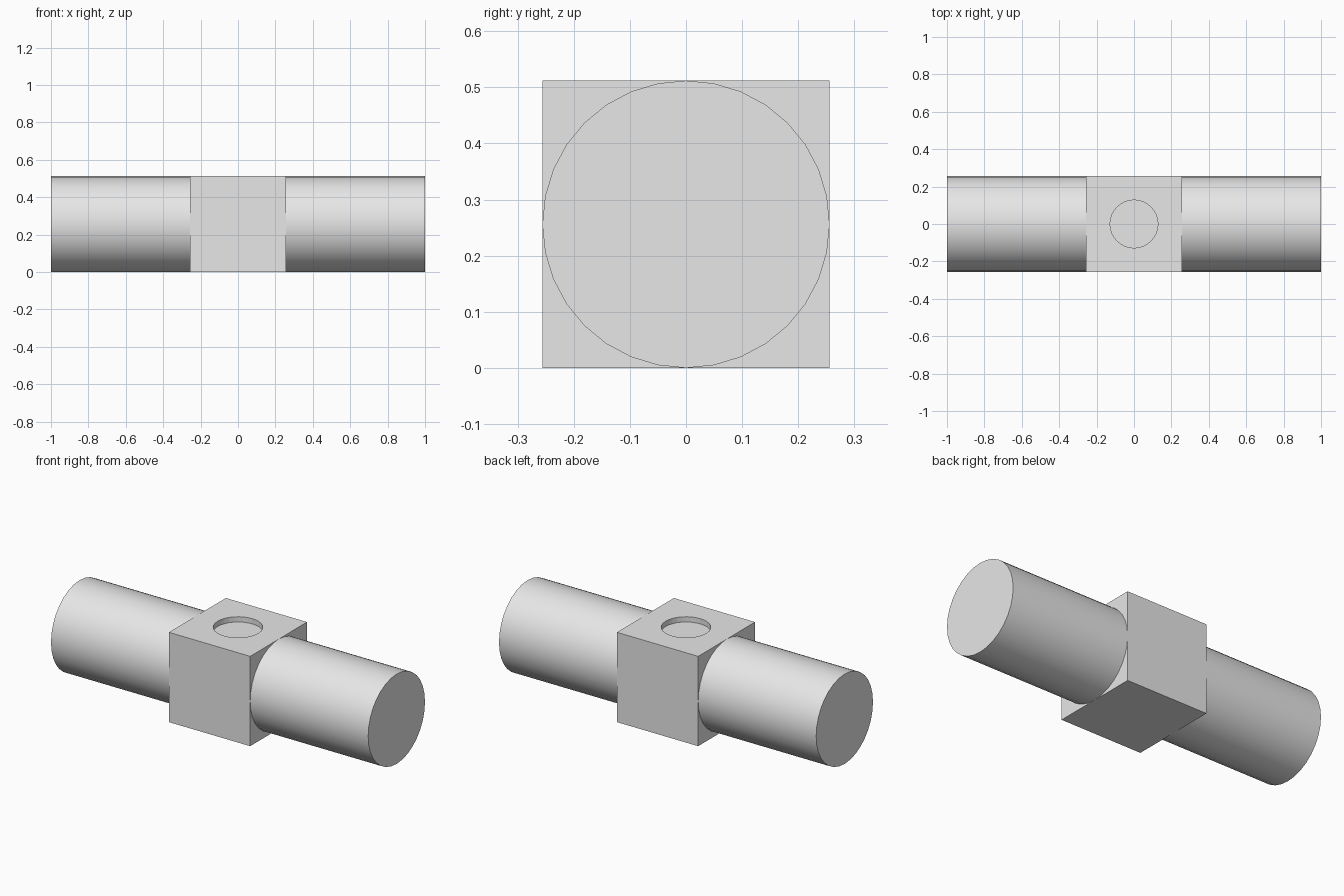
import bpy
import math

cube = bpy.data.objects.get("Cube")
if cube:
    bpy.data.objects.remove(cube, do_unlink=True)

HALF = 0.256       # half the block, and the arm radius
HOLE_RADIUS = 0.128
HOLE_DEPTH = 0.03

grey = bpy.data.materials.new("light grey")
grey.use_nodes = True
grey.diffuse_color = (0.8, 0.8, 0.8, 1)
grey.node_tree.nodes["Principled BSDF"].inputs["Base Color"].default_value = (0.8, 0.8, 0.8, 1)


def finish(name):
    obj = bpy.context.object
    obj.name = name
    obj.data.materials.append(grey)
    return obj


# Round arms on both sides of the block
length = 1 - HALF
for side, name in ((1, "left_arm"), (-1, "right_arm")):
    bpy.ops.mesh.primitive_cylinder_add(
        vertices=32, radius=HALF, depth=length,
        location=(side * (HALF + length / 2), 0, HALF),
        rotation=(0, math.pi / 2, 0))
    finish(name)
    bpy.ops.object.shade_smooth_by_angle(angle=math.radians(30))

# Cutter for the shallow round recess
bpy.ops.mesh.primitive_cylinder_add(
    vertices=32, radius=HOLE_RADIUS, depth=2 * HOLE_DEPTH,
    location=(0, 0, 2 * HALF))
cutter = finish("recess_cutter")
cutter.hide_render = True
cutter.hide_set(True)

# Central block with the recess in its top
bpy.ops.mesh.primitive_cube_add(size=2 * HALF, location=(0, 0, HALF))
block = finish("center_block")
recess = block.modifiers.new("recess", 'BOOLEAN')
recess.operation = 'DIFFERENCE'
recess.solver = 'EXACT'
recess.object = cutter
bpy.ops.object.shade_smooth_by_angle(angle=math.radians(30))
bpy.ops.object.modifier_apply(modifier=recess.name)
bpy.data.objects.remove(cutter, do_unlink=True)
